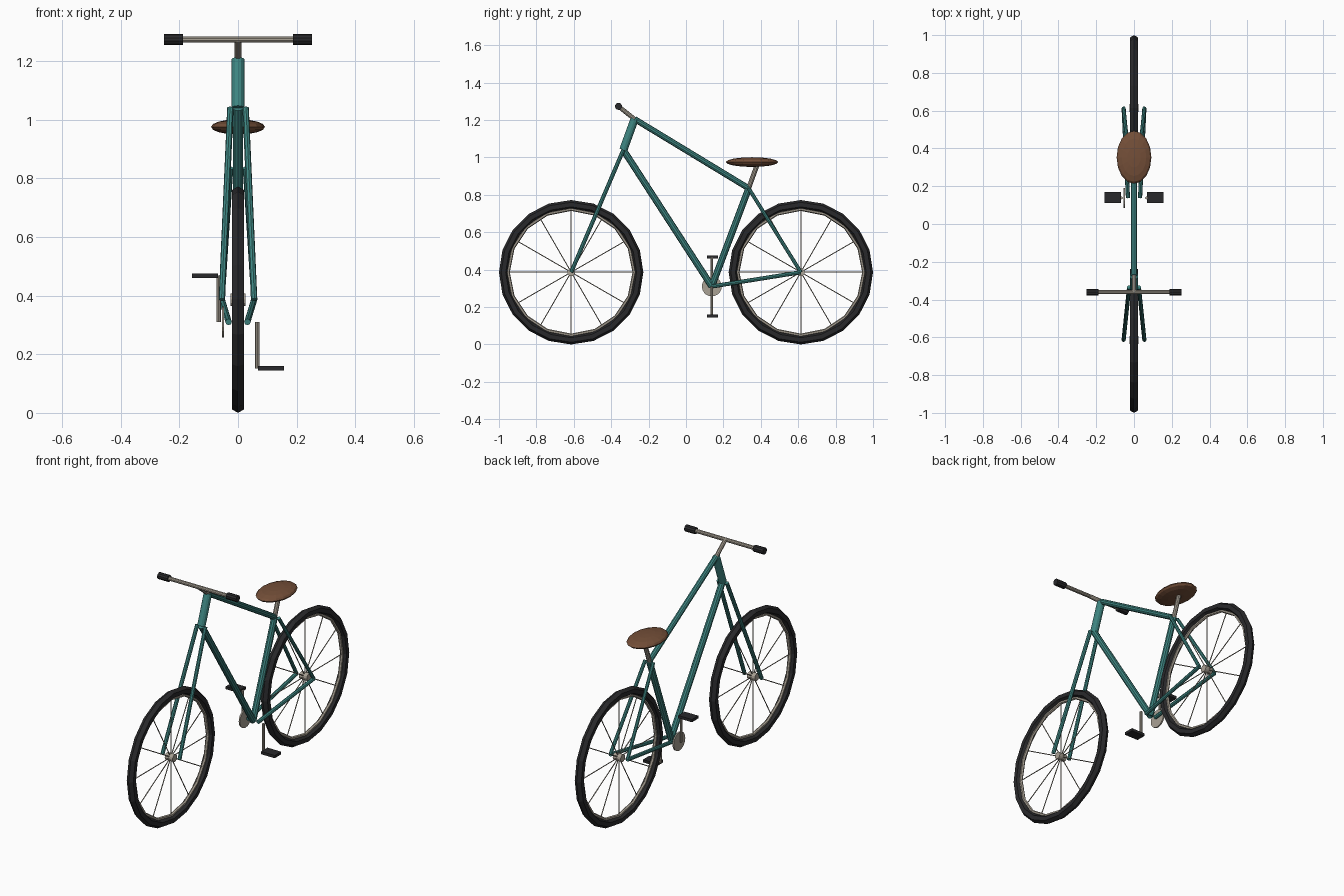
import bpy, bmesh, math
from mathutils import Vector, Matrix

if "Cube" in bpy.data.objects:
    bpy.data.objects.remove(bpy.data.objects["Cube"])


def material(name, rgb):
    m = bpy.data.materials.new(name)
    m.diffuse_color = (*rgb, 1)
    m.use_nodes = True
    m.node_tree.nodes["Principled BSDF"].inputs["Base Color"].default_value = m.diffuse_color
    return m


TEAL = material("teal paint", (0.048, 0.235, 0.22))
METAL = material("brushed metal", (0.40, 0.36, 0.30))
BLACK = material("black rubber", (0.022, 0.022, 0.024))
BROWN = material("brown leather", (0.175, 0.078, 0.04))


def finish(bm, name, mat):
    bmesh.ops.recalc_face_normals(bm, faces=bm.faces)
    me = bpy.data.meshes.new(name)
    bm.to_mesh(me)
    bm.free()
    me.materials.append(mat)
    ob = bpy.data.objects.new(name, me)
    bpy.context.collection.objects.link(ob)
    return ob


def add_tube(bm, a, b, r, sides):
    a, b = Vector(a), Vector(b)
    d = b - a
    rot = d.to_track_quat('Z', 'Y').to_matrix().to_4x4()
    bmesh.ops.create_cone(bm, cap_ends=True, segments=sides, radius1=r, radius2=r,
                          depth=d.length, matrix=Matrix.Translation((a + b) / 2) @ rot)


def tube(name, a, b, r, mat, sides=10):
    bm = bmesh.new()
    add_tube(bm, a, b, r, sides)
    return finish(bm, name, mat)


def ring(name, centre, major, minor, segs, sides, mat):
    # torus standing in the YZ plane
    bm = bmesh.new()
    rows = []
    for i in range(segs):
        t = 2 * math.pi * i / segs
        row = []
        for j in range(sides):
            p = 2 * math.pi * j / sides
            r = major + minor * math.cos(p)
            row.append(bm.verts.new(Vector(centre) + Vector(
                (minor * math.sin(p), r * math.cos(t), r * math.sin(t)))))
        rows.append(row)
    for i in range(segs):
        n = rows[(i + 1) % segs]
        for j in range(sides):
            k = (j + 1) % sides
            bm.faces.new((rows[i][j], n[j], n[k], rows[i][k]))
    return finish(bm, name, mat)


def box(name, centre, size, mat):
    bm = bmesh.new()
    bmesh.ops.create_cube(bm, size=1, matrix=Matrix.Translation(centre) @ Matrix.Diagonal((*size, 1)))
    return finish(bm, name, mat)


# Key frame points in the side plane
HEAD_TOP, HEAD_LOW = (0, -0.275, 1.205), (0, -0.335, 1.04)
SEAT_TOP, CRANK = (0, 0.335, 0.835), (0, 0.138, 0.31)
BAR = (0, -0.361, 1.273)
AXLE_Y, AXLE_Z = 0.614, 0.386


def at_x(p, x):
    return (x, p[1], p[2])


# Wheels
for label, y in (("front", -AXLE_Y), ("rear", AXLE_Y)):
    c = Vector((0, y, AXLE_Z))
    ring(label + "_tyre", c, 0.362, 0.024, 20, 6, BLACK)
    ring(label + "_rim", c, 0.337, 0.009, 16, 6, METAL)
    tube(label + "_hub", c - Vector((0.025, 0, 0)), c + Vector((0.025, 0, 0)), 0.021, METAL, 12)
    bm = bmesh.new()
    for i in range(12):
        a = math.pi * i / 6
        add_tube(bm, c, c + Vector((0, math.cos(a), math.sin(a))) * 0.335, 0.0028, 5)
    finish(bm, label + "_spokes", METAL)

# Main frame tubes
tube("head_tube", HEAD_LOW, HEAD_TOP, 0.022, TEAL, 12)
tube("top_tube", HEAD_TOP, SEAT_TOP, 0.016, TEAL)
tube("down_tube", HEAD_LOW, CRANK, 0.018, TEAL)
tube("seat_tube", CRANK, SEAT_TOP, 0.018, TEAL)

# Paired fork legs and stays
for side, s in (("left", -1), ("right", 1)):
    rear = (s * 0.055, AXLE_Y, AXLE_Z)
    tube(side + "_fork_leg", at_x(HEAD_LOW, s * 0.026), (s * 0.055, -AXLE_Y, AXLE_Z), 0.011, TEAL, 8)
    tube(side + "_chain_stay", at_x(CRANK, s * 0.032), rear, 0.011, TEAL, 8)
    tube(side + "_seat_stay", at_x(SEAT_TOP, s * 0.026), rear, 0.010, TEAL, 8)

# Stem, handlebar and grips
tube("stem", HEAD_TOP, BAR, 0.012, METAL)
tube("handlebar", at_x(BAR, -0.25), at_x(BAR, 0.25), 0.011, METAL)
for side, s in (("left", -1), ("right", 1)):
    tube(side + "_grip", at_x(BAR, s * 0.187), at_x(BAR, s * 0.252), 0.019, BLACK)

# Seat post and saddle
tube("seat_post", SEAT_TOP, (0, 0.382, 0.965), 0.013, METAL)
bm = bmesh.new()
bmesh.ops.create_uvsphere(bm, u_segments=16, v_segments=8, radius=1,
                          matrix=Matrix.Translation((0, 0.353, 0.975)) @ Matrix.Diagonal((0.092, 0.14, 0.026, 1)))
finish(bm, "saddle", BROWN)

# Chainring, cranks and pedals
tube("chainring", (-0.055, CRANK[1], CRANK[2]), (-0.047, CRANK[1], CRANK[2]), 0.053, METAL, 20)
for side, s in (("left", -1), ("right", 1)):
    tip = CRANK[2] - s * 0.158
    tube(side + "_crank", at_x(CRANK, s * 0.066), (s * 0.066, CRANK[1], tip), 0.0075, METAL, 8)
    box(side + "_pedal", (s * 0.113, 0.141, tip), (0.088, 0.058, 0.016), BLACK)
